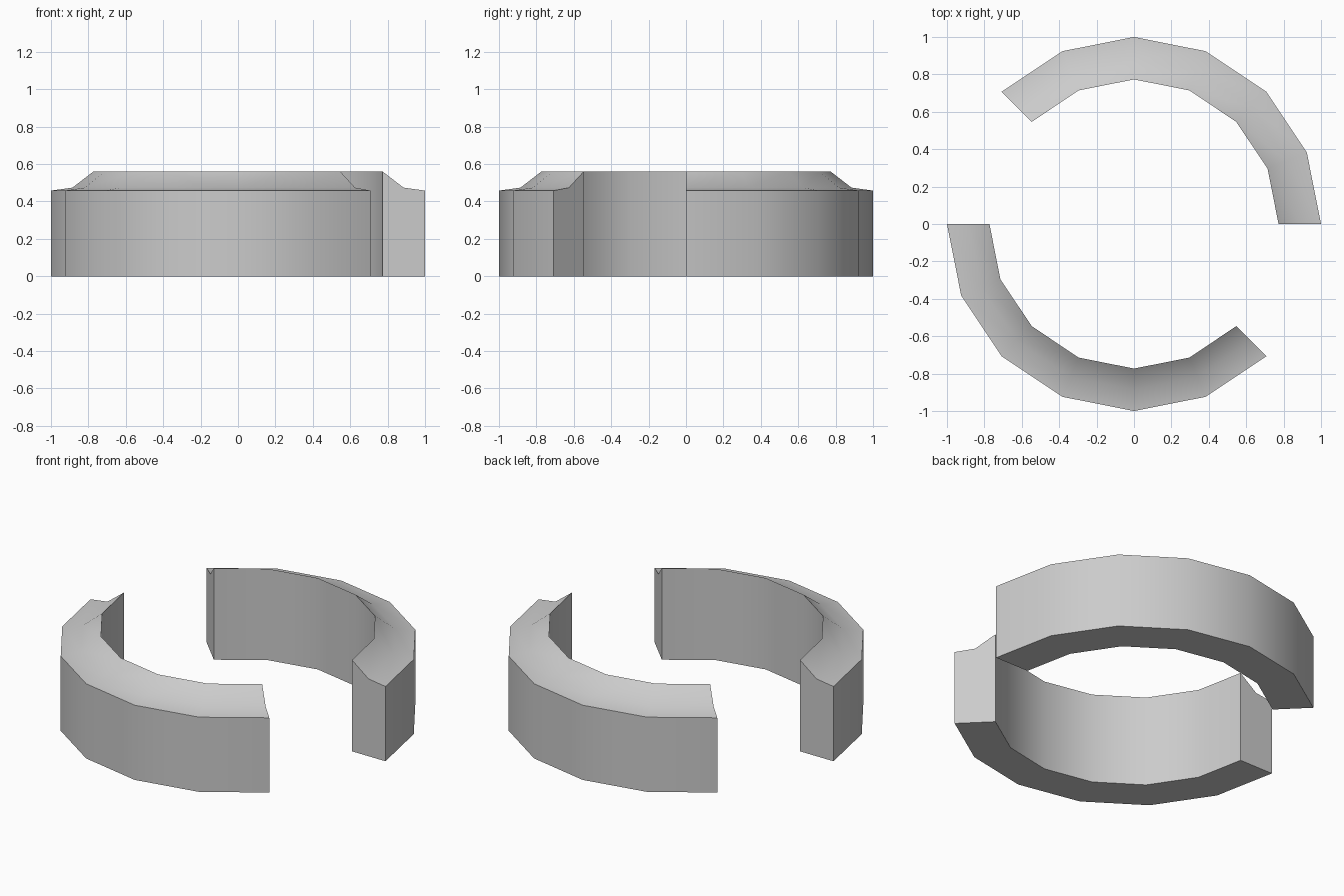
import bpy, bmesh
from math import cos, sin, radians

if "Cube" in bpy.data.objects:
    bpy.data.objects.remove(bpy.data.objects["Cube"])

# Cross-section of the band: (radius, height), raised inner lip
PROFILE = [(1.0, 0.0), (1.0, 0.458), (0.885, 0.474), (0.773, 0.56), (0.773, 0.0)]
STEP = 22.5
SEGMENTS = 6


def ring_segment(name, start):
    bm = bmesh.new()
    rings = []
    for i in range(SEGMENTS + 1):
        a = radians(start + i * STEP)
        rings.append([bm.verts.new((r * cos(a), r * sin(a), z)) for r, z in PROFILE])
    n = len(PROFILE)
    for a, b in zip(rings, rings[1:]):
        for j in range(n):
            k = (j + 1) % n
            bm.faces.new((a[j], b[j], b[k], a[k]))
    # Closed ends
    bm.faces.new(rings[0])
    bm.faces.new(rings[-1][::-1])
    bmesh.ops.recalc_face_normals(bm, faces=bm.faces[:])
    mesh = bpy.data.meshes.new(name)
    bm.to_mesh(mesh)
    bm.free()
    obj = bpy.data.objects.new(name, mesh)
    bpy.context.collection.objects.link(obj)
    bpy.ops.object.select_all(action='DESELECT')
    obj.select_set(True)
    bpy.context.view_layer.objects.active = obj
    bpy.ops.object.shade_smooth_by_angle(angle=radians(30))


# Two opposite arcs with gaps between them
ring_segment("back_ring_segment", 0)
ring_segment("front_ring_segment", 180)
